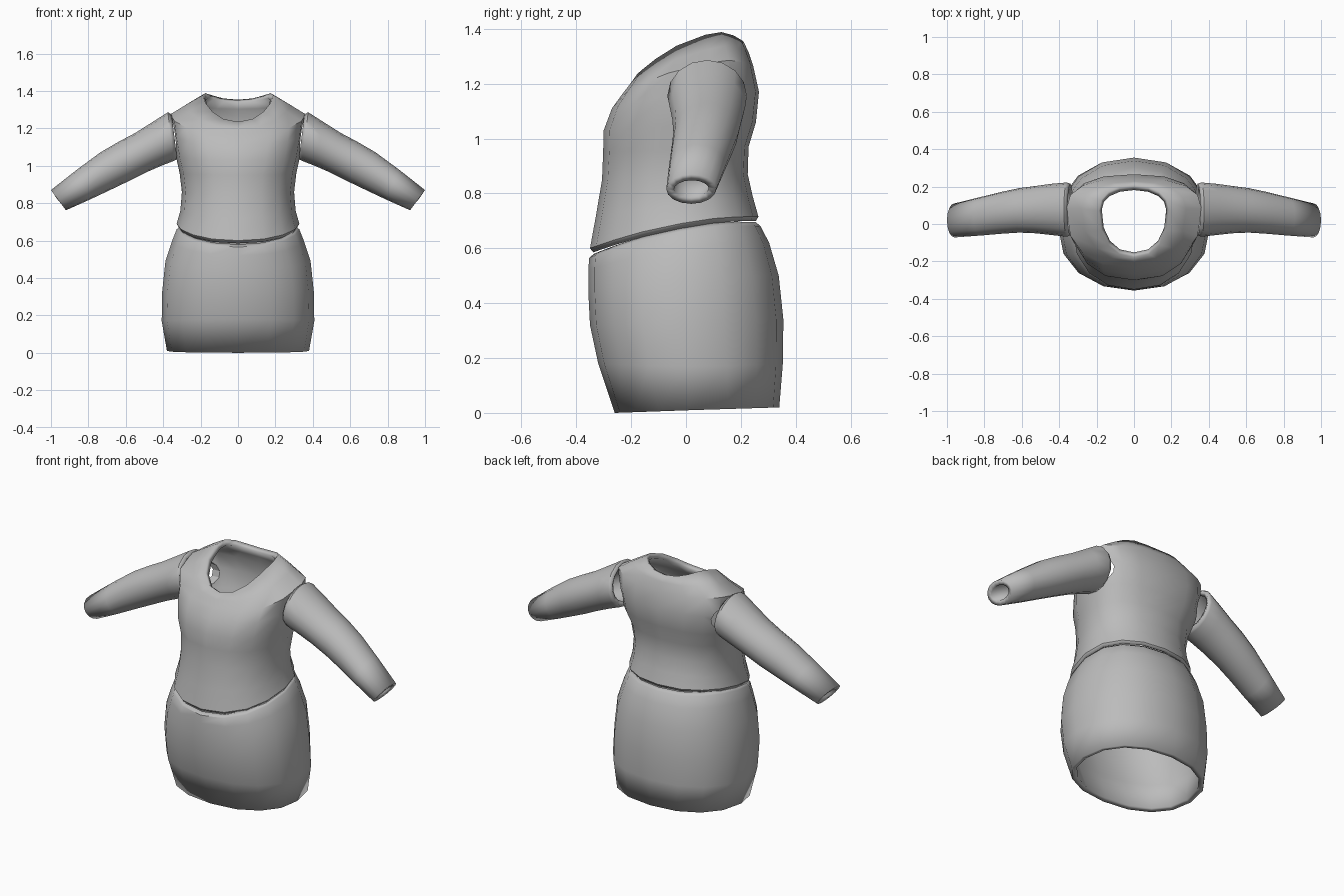
import bpy, bmesh, math
from mathutils import Vector

if "Cube" in bpy.data.objects:
    bpy.data.objects.remove(bpy.data.objects["Cube"])

SIDES = 16
grey = bpy.data.materials.new("grey cloth")
grey.diffuse_color = (0.5, 0.5, 0.5, 1)
grey.use_nodes = True
grey.node_tree.nodes["Principled BSDF"].inputs["Base Color"].default_value = grey.diffuse_color


def power(v, p):
    return math.copysign(abs(v) ** p, v)


def body_ring(zf, zm, zb, yf, cy, yb, rx, p=0.9):
    """Horizontal ring whose height varies from front through side to back."""
    pts = []
    for i in range(SIDES):
        a = 2 * math.pi * i / SIDES
        s = power(math.sin(a), p)
        y = cy + s * ((yb - cy) if s > 0 else (cy - yf))
        z = zm + s * (zb - zf) / 2 + s * s * ((zb + zf) / 2 - zm)
        pts.append(Vector((rx * power(math.cos(a), p), y, z)))
    return pts


def sleeve_ring(side, xt, zt, xb, zb, yf, yb):
    """Ring across the arm, from its top point to its bottom point."""
    top, low = Vector((xt, 0, zt)), Vector((xb, 0, zb))
    pts = []
    for i in range(SIDES):
        a = 2 * math.pi * i / SIDES
        v = (top + low) / 2 + (top - low) / 2 * math.sin(a)
        v.y = (yf + yb) / 2 + (yb - yf) / 2 * math.cos(a)
        v.x *= side
        pts.append(v)
    return pts


def loft(name, rings, caps=False):
    bm = bmesh.new()
    loops = [[bm.verts.new(v) for v in r] for r in rings]
    for a, b in zip(loops, loops[1:]):
        for i in range(SIDES):
            j = (i + 1) % SIDES
            bm.faces.new((a[i], a[j], b[j], b[i]))
    if caps:
        bm.faces.new(loops[0])
        bm.faces.new(loops[-1])
    bmesh.ops.recalc_face_normals(bm, faces=bm.faces)
    me = bpy.data.meshes.new(name)
    bm.to_mesh(me)
    bm.free()
    me.materials.append(grey)
    ob = bpy.data.objects.new(name, me)
    bpy.context.collection.objects.link(ob)
    return ob


def thicken(ob, t):
    m = ob.modifiers.new("cloth thickness", 'SOLIDIFY')
    m.thickness = t
    m.offset = -1


def smooth(ob):
    bpy.ops.object.select_all(action='DESELECT')
    ob.select_set(True)
    bpy.context.view_layer.objects.active = ob
    bpy.ops.object.shade_smooth_by_angle(angle=math.radians(42))


# Skirt, with its top edge curling in under the bodice
skirt = loft("skirt", [body_ring(*r) for r in [
    (0.00, 0.01, 0.02, -0.26, 0.02, 0.34, 0.38),
    (0.18, 0.17, 0.18, -0.32, 0.00, 0.353, 0.408),
    (0.32, 0.33, 0.34, -0.350, -0.02, 0.355, 0.405),
    (0.44, 0.49, 0.50, -0.356, -0.02, 0.338, 0.388),
    (0.52, 0.60, 0.62, -0.356, -0.02, 0.303, 0.352),
    (0.565, 0.66, 0.68, -0.353, -0.02, 0.272, 0.328),
    (0.58, 0.675, 0.695, -0.335, -0.02, 0.255, 0.312),
]])
thicken(skirt, 0.03)

# Bodice, from the hem up over the shoulders to the neckline
bodice = loft("bodice", [body_ring(*r) for r in [
    (0.585, 0.672, 0.70, -0.338, -0.02, 0.255, 0.318),
    (0.60, 0.69, 0.715, -0.350, -0.02, 0.264, 0.328),
    (0.72, 0.76, 0.79, -0.328, -0.01, 0.243, 0.308),
    (0.85, 0.86, 0.87, -0.306, 0.00, 0.225, 0.300),
    (0.95, 0.96, 0.97, -0.302, 0.02, 0.228, 0.312),
    (1.03, 1.05, 1.06, -0.300, 0.05, 0.255, 0.332, 0.82),
    (1.11, 1.17, 1.17, -0.270, 0.07, 0.266, 0.350, 0.80),
    (1.165, 1.275, 1.265, -0.230, 0.08, 0.245, 0.362, 0.80),
    (1.20, 1.325, 1.315, -0.203, 0.08, 0.228, 0.280),
    (1.235, 1.378, 1.353, -0.178, 0.07, 0.210, 0.188),
]])
thicken(bodice, 0.032)

for side, label in ((1, "left"), (-1, "right")):
    # Sleeve, bending down from shoulder to wrist
    sleeve = loft(label + "_sleeve", [sleeve_ring(side, *r) for r in [
        (0.355, 1.275, 0.325, 1.035, -0.060, 0.215),
        (0.375, 1.286, 0.345, 1.025, -0.068, 0.222),
        (0.455, 1.235, 0.410, 1.000, -0.060, 0.216),
        (0.550, 1.175, 0.490, 0.965, -0.050, 0.204),
        (0.635, 1.130, 0.590, 0.915, -0.046, 0.192),
        (0.735, 1.072, 0.680, 0.872, -0.052, 0.172),
        (0.860, 0.980, 0.790, 0.820, -0.062, 0.143),
        (1.000, 0.870, 0.920, 0.762, -0.072, 0.110),
    ]])
    thicken(sleeve, 0.028)
    smooth(sleeve)

    # Armhole cutter
    cutter = loft(label + "_armhole_cutter", [sleeve_ring(side, *r) for r in [
        (0.230, 1.245, 0.200, 1.065, -0.035, 0.185),
        (0.500, 1.245, 0.470, 1.065, -0.035, 0.185),
    ]], caps=True)
    cutter.hide_render = True
    cutter.hide_viewport = True
    cut = bodice.modifiers.new(label + " armhole", 'BOOLEAN')
    cut.operation = 'DIFFERENCE'
    cut.solver = 'EXACT'
    cut.object = cutter

smooth(skirt)
smooth(bodice)
